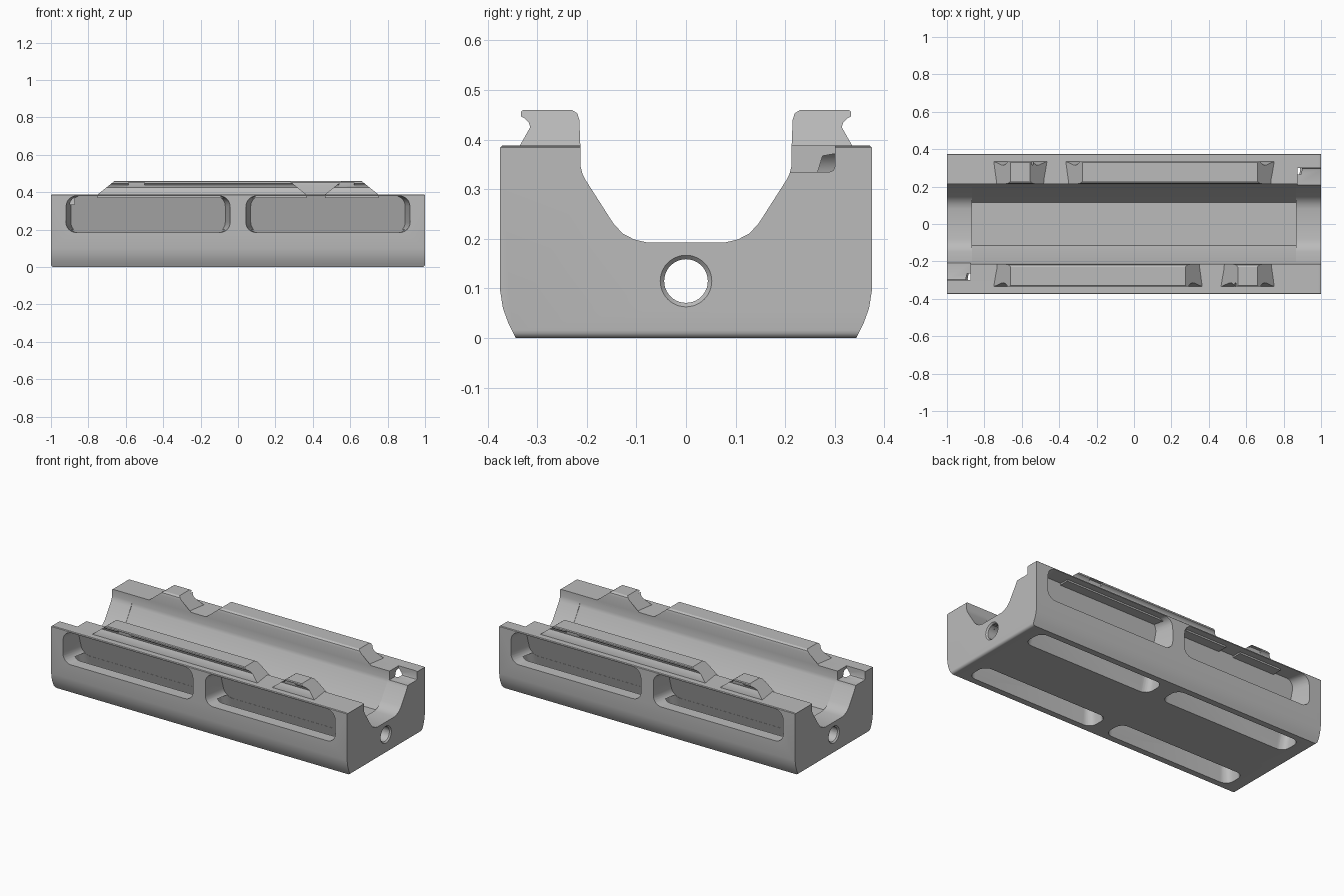
import bpy, bmesh, math

if "Cube" in bpy.data.objects:
    bpy.data.objects.remove(bpy.data.objects["Cube"], do_unlink=True)

grey = bpy.data.materials.new("mid_grey")
grey.use_nodes = True
grey.diffuse_color = (0.5, 0.5, 0.5, 1)
grey.node_tree.nodes["Principled BSDF"].inputs["Base Color"].default_value = (0.5, 0.5, 0.5, 1)


def loft(name, start, end):
    """Closed solid between two matching rings of points."""
    bm = bmesh.new()
    a = [bm.verts.new(p) for p in start]
    b = [bm.verts.new(p) for p in end]
    bm.faces.new(a)
    bm.faces.new(b)
    for i in range(len(a)):
        j = (i + 1) % len(a)
        bm.faces.new((a[i], a[j], b[j], b[i]))
    bmesh.ops.recalc_face_normals(bm, faces=bm.faces)
    mesh = bpy.data.meshes.new(name)
    bm.to_mesh(mesh)
    bm.free()
    mesh.materials.append(grey)
    obj = bpy.data.objects.new(name, mesh)
    bpy.context.collection.objects.link(obj)
    return obj


def prism(name, profile, x0, x1):
    return loft(name, [(x0, y, z) for y, z in profile], [(x1, y, z) for y, z in profile])


def box(name, x, y, z):
    return prism(name, [(y[0], z[0]), (y[1], z[0]), (y[1], z[1]), (y[0], z[1])], *x)


def both_sides(half):
    return half + [(-y, z) for y, z in reversed(half)]


def rounded_rect(u0, u1, v0, v1, r, steps=6):
    pts = []
    corners = [(u1 - r, v1 - r), (u0 + r, v1 - r), (u0 + r, v0 + r), (u1 - r, v0 + r)]
    for k, (u, v) in enumerate(corners):
        for i in range(steps + 1):
            t = math.pi / 2 * (k + i / steps)
            pts.append((u + r * math.cos(t), v + r * math.sin(t)))
    return pts


def circle(r, x, z=0.115, n=40):
    return [(x, r * math.cos(2 * math.pi * i / n), z + r * math.sin(2 * math.pi * i / n))
            for i in range(n)]


def activate(obj):
    bpy.ops.object.select_all(action="DESELECT")
    obj.select_set(True)
    bpy.context.view_layer.objects.active = obj


def cut(obj, cutter):
    activate(obj)
    mod = obj.modifiers.new("cut", "BOOLEAN")
    mod.operation = "DIFFERENCE"
    mod.solver = "EXACT"
    mod.object = cutter
    bpy.ops.object.modifier_apply(modifier=mod.name)
    bpy.data.objects.remove(cutter, do_unlink=True)


def smooth(obj):
    activate(obj)
    bpy.ops.object.shade_smooth_by_angle(angle=math.radians(30))


# Base block: upright sides that curve in toward the underside
side = [(0.343, 0), (0.358, 0.03), (0.369, 0.06), (0.375, 0.098), (0.375, 0.384), (0.371, 0.388)]
body = prism("base_block", both_sides(side), -1, 1)

# Soften the top and bottom edges of the end faces
bm = bmesh.new()
bm.from_mesh(body.data)
edges = [e for e in bm.edges
         if abs(e.verts[0].co.x - e.verts[1].co.x) < 0.001
         and abs(e.verts[0].co.z - e.verts[1].co.z) < 0.001]
bmesh.ops.bevel(bm, geom=edges, offset=0.016, segments=4, profile=0.5, affect="EDGES")
bm.to_mesh(body.data)
bm.free()

# Cradle channel along the whole length, with a deeper bed between the end lips
channel = [(0.08, 0.193), (0.105, 0.199), (0.128, 0.211), (0.147, 0.232), (0.202, 0.318),
           (0.209, 0.332), (0.213, 0.348), (0.213, 0.5)]
cut(body, prism("channel_cutter", both_sides(channel), -1.1, 1.1))
bed = [(0.115, 0.183), (0.207, 0.32), (0.2129, 0.34), (0.2129, 0.5)]
cut(body, prism("bed_cutter", both_sides(bed), -0.865, 0.865))

# Lengthwise bore with chamfered mouths
cut(body, loft("bore_cutter", circle(0.044, -1.1), circle(0.044, 1.1)))
for s in (-1, 1):
    cut(body, loft("mouth_cutter", circle(0.06, s * 1.008), circle(0.04, s * 0.988)))


def inner_wall(z):
    return 0.165 + 0.3 * z


# Side windows joined to slots in the underside, sharing a sloping inner wall
for sx in (-1, 1):
    for sy in (-1, 1):
        outline = rounded_rect(0.037, 0.925, 0.185, 0.38, 0.055)
        outer = [(sx * x, sy * 0.4, z) for x, z in outline]
        inner = [(sx * (0.481 + (x - 0.481) * 0.93), sy * inner_wall(z), z) for x, z in outline]
        cut(body, loft("window_cutter", outer, inner))
        slot = rounded_rect(0.05, 0.912, 0.165, 0.305, 0.05)
        low, high = [], []
        for x, y in slot:
            t = (0.305 - y) / 0.14
            for ring, z in ((low, -0.02), (high, 0.2)):
                ring.append((sx * x, sy * (0.305 - t * (0.304 - inner_wall(z))), z))
        cut(body, loft("slot_cutter", low, high))

# Stepped notch at two opposite corners
step = [(0.15, 0.335), (0.29, 0.335), (0.297, 0.338), (0.3, 0.345), (0.3, 0.5), (0.15, 0.5)]
for s in (-1, 1):
    cut(body, prism("notch_cutter", [(s * y, z) for y, z in step], s * 0.875, s * 1.1))
smooth(body)

# Clamping rails: hooked section, sloping ends, repeated by a half turn
hook = [(0.213, 0.37), (0.213, 0.388), (0.215, 0.44), (0.219, 0.453), (0.23, 0.46),
        (0.328, 0.46), (0.333, 0.456), (0.333, 0.447), (0.325, 0.443), (0.317, 0.435),
        (0.314, 0.425), (0.335, 0.388), (0.335, 0.37)]
rails = [("long_rail", -0.75, 0.365, [(-0.585, -0.5)]),
         ("short_rail", 0.465, 0.75, [(0.54, 0.62)])]


def lean(z):
    """How far the ramped ends have moved in at a height."""
    t = min(max((z - 0.388) / 0.072, 0), 1)
    return 0.09 * t


for s, where in ((1, "front"), (-1, "back")):
    for name, x0, x1, gaps in rails:
        start = [(s * (x0 + lean(z)), -s * y, z) for y, z in hook]
        end = [(s * (x1 - lean(z)), -s * y, z) for y, z in hook]
        rail = loft(where + "_" + name, start, end)
        for g0, g1 in gaps:
            cut(rail, box("gap_cutter", (s * g0, s * g1), (-s * 0.316, -s * 0.35), (0.43, 0.452)))
        smooth(rail)
